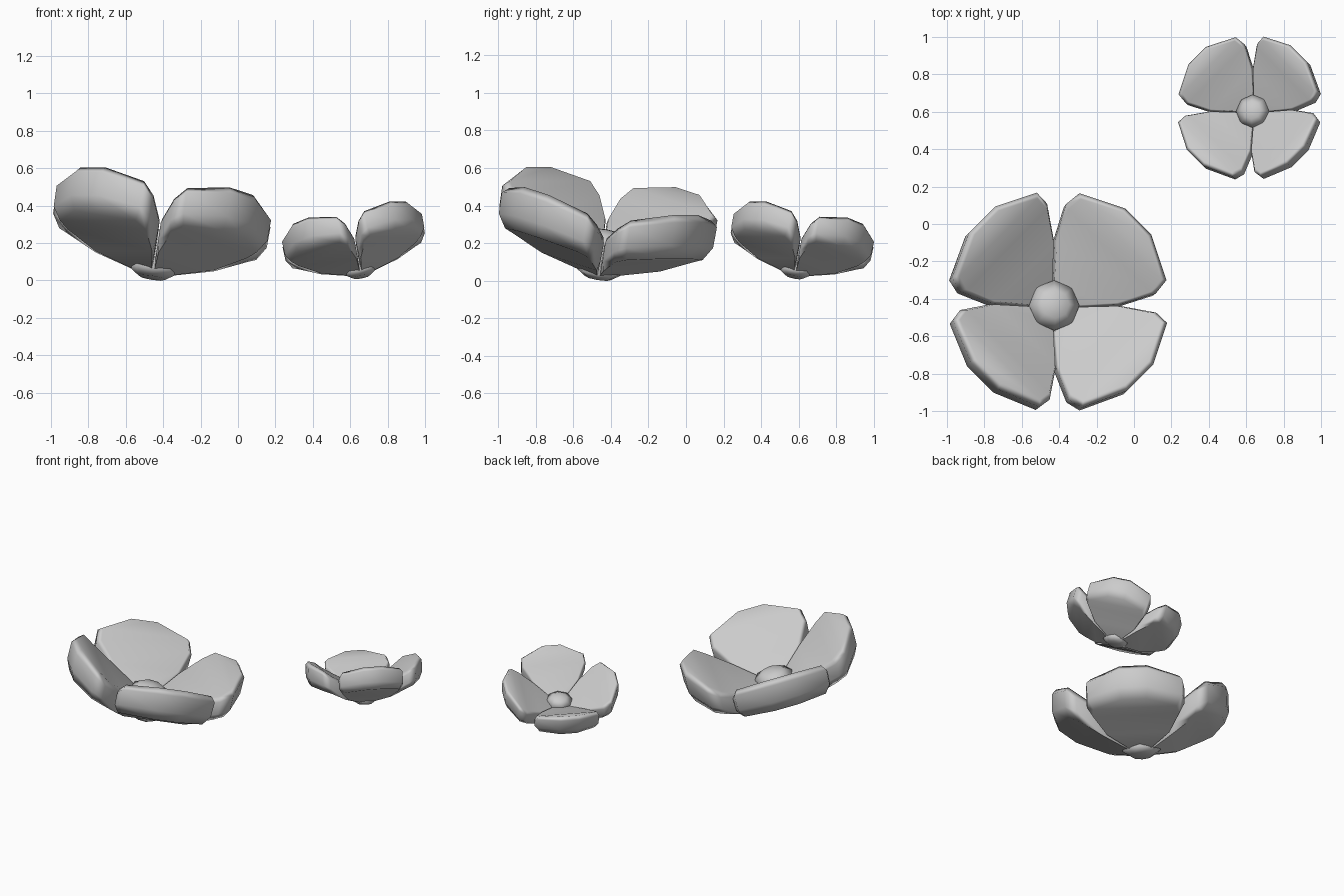
import bpy, bmesh, math
from mathutils import Matrix, Vector

if "Cube" in bpy.data.objects:
    bpy.data.objects.remove(bpy.data.objects["Cube"])

# half outline of one petal: distance out, half width, lower z, upper z
HALF = [(0.07, 0.066, 0.04, 0.19), (0.25, 0.245, 0.105, 0.275), (0.41, 0.337, 0.19, 0.365),
        (0.49, 0.327, 0.22, 0.425), (0.595, 0.10, 0.25, 0.478)]


def finish(bm, name, matrix, angle):
    bmesh.ops.recalc_face_normals(bm, faces=bm.faces)
    mesh = bpy.data.meshes.new(name)
    bm.to_mesh(mesh)
    bm.free()
    mesh.transform(matrix)
    ob = bpy.data.objects.new(name, mesh)
    bpy.context.collection.objects.link(ob)
    bpy.ops.object.select_all(action='DESELECT')
    ob.select_set(True)
    bpy.context.view_layer.objects.active = ob
    bpy.ops.object.shade_smooth_by_angle(angle=math.radians(angle))
    # keeps the broad faces flat and the narrow ones rounded
    weighted = ob.modifiers.new("weighted_normals", 'WEIGHTED_NORMAL')
    weighted.keep_sharp = True


def bridge(bm, a, b):
    n = len(a)
    for i in range(n):
        j = (i + 1) % n
        bm.faces.new((a[i], a[j], b[j], b[i]))


def petal(name, matrix):
    # thick cupped petal: flat underside, upright rim wall, flat inner face
    outline = HALF + [(r, -v, a, b) for r, v, a, b in reversed(HALF)]
    bm = bmesh.new()
    under = [bm.verts.new((r * 0.95, v * 0.87, lo - 0.01)) for r, v, lo, hi in outline]
    lower = [bm.verts.new((r, v * 0.99, lo + 0.3 * (hi - lo))) for r, v, lo, hi in outline]
    upper = [bm.verts.new((r, v, lo + 0.85 * (hi - lo))) for r, v, lo, hi in outline]
    inner = [bm.verts.new((r * 0.95, v * 0.92, hi)) for r, v, lo, hi in outline]
    n = len(outline)
    for a, b in ((under, lower), (lower, upper), (upper, inner)):
        bridge(bm, a, b)
    for ring in (under, inner):
        for i in range(n // 2 - 1):
            bm.faces.new((ring[i], ring[i + 1], ring[n - 2 - i], ring[n - 1 - i]))
    finish(bm, name, matrix, 70)


def flower(label, x, y, z, scale, high, tilt):
    # whole flower leans so that the side facing "high" is lifted
    d = Vector(high).normalized()
    lean = Matrix.Rotation(math.radians(tilt), 4, Vector((d.y, -d.x, 0)))
    pivot = Matrix.Translation((0, 0, 0.15))
    base = (Matrix.Translation((x, y, z)) @ Matrix.Scale(scale, 4)
            @ pivot @ lean @ pivot.inverted())
    for i in range(4):
        petal(f"{label}_petal_{i + 1}", base @ Matrix.Rotation(math.radians(45 + 90 * i), 4, 'Z'))
    # eight-sided button centre with a low dome
    bm = bmesh.new()
    rings = [[bm.verts.new((r * math.cos(i * math.pi / 4), r * math.sin(i * math.pi / 4), h))
              for i in range(8)]
             for r, h in ((0.07, 0.005), (0.13, 0.045), (0.135, 0.22), (0.075, 0.258))]
    for a, b in zip(rings, rings[1:]):
        bridge(bm, a, b)
    bm.faces.new(rings[0])
    top = bm.verts.new((0, 0, 0.268))
    for i in range(8):
        bm.faces.new((rings[-1][i], rings[-1][(i + 1) % 8], top))
    finish(bm, f"{label}_centre", base, 62)


flower("large_flower", -0.437, -0.446, 0.005, 1.005, (-1, -1), 13)
flower("small_flower", 0.642, 0.595, 0.012, 0.66, (1, -1), 16)
